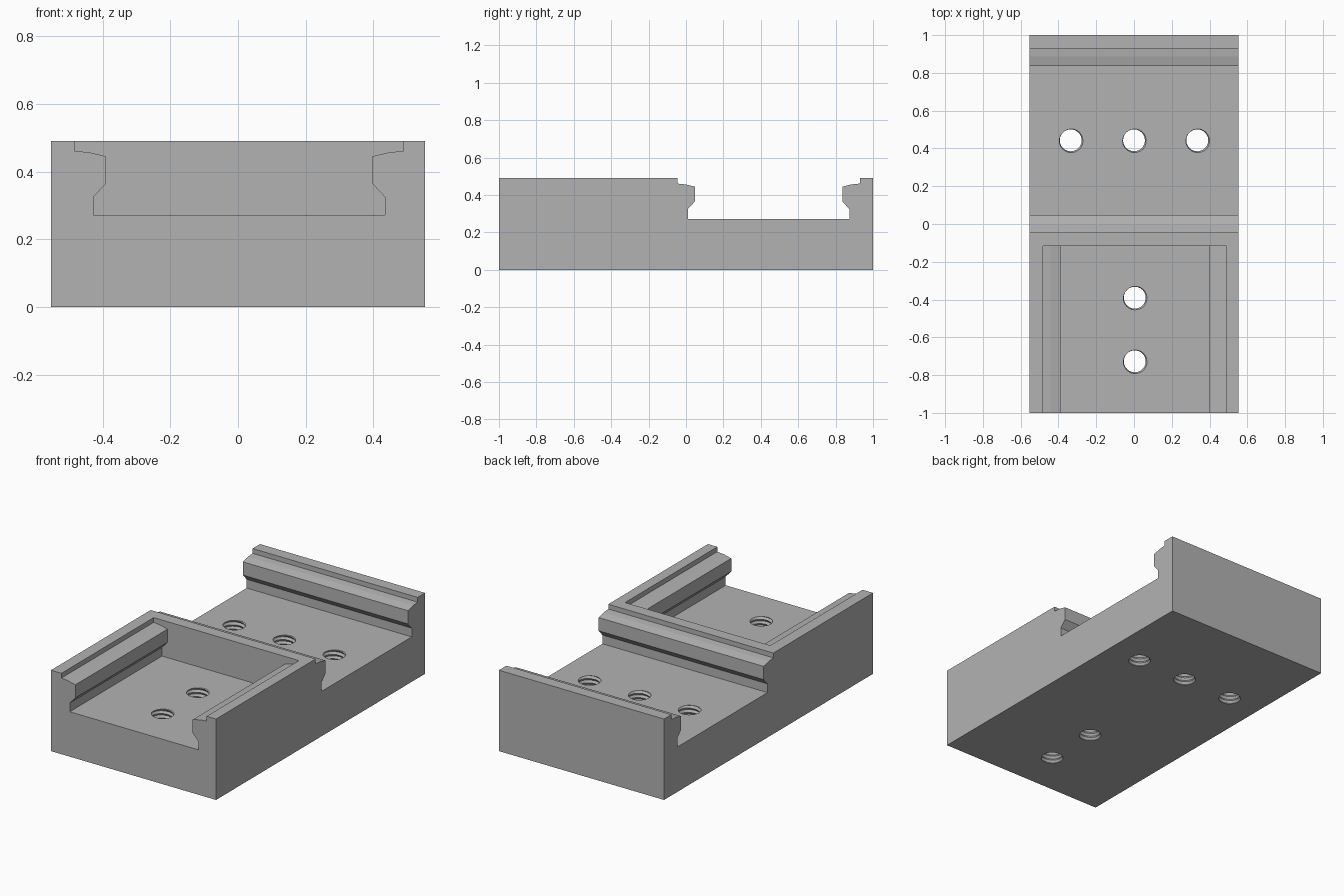
import bpy
import bmesh
import math

cube = bpy.data.objects.get("Cube")
if cube:
    bpy.data.objects.remove(cube, do_unlink=True)

W, H, FLOOR = 0.553, 0.49, 0.272  # half width, block height, channel floor

grey = bpy.data.materials.new("machined_grey")
grey.use_nodes = True
COLOUR = (0.45, 0.45, 0.45, 1)
grey.diffuse_color = COLOUR
grey.node_tree.nodes["Principled BSDF"].inputs["Base Color"].default_value = COLOUR


def make_object(name, bm):
    bmesh.ops.recalc_face_normals(bm, faces=bm.faces[:])
    mesh = bpy.data.meshes.new(name)
    bm.to_mesh(mesh)
    bm.free()
    mesh.materials.append(grey)
    obj = bpy.data.objects.new(name, mesh)
    bpy.context.collection.objects.link(obj)
    return obj


def extrude_profile(name, points, place, start, end):
    """Extrude a 2D outline between two depths; place maps (u, z, depth) to xyz."""
    bm = bmesh.new()
    face = bm.faces.new([bm.verts.new(place(u, z, start)) for u, z in points])
    out = bmesh.ops.extrude_face_region(bm, geom=[face])
    shift = [b - a for a, b in zip(place(0, 0, start), place(0, 0, end))]
    moved = [g for g in out["geom"] if isinstance(g, bmesh.types.BMVert)]
    bmesh.ops.translate(bm, verts=moved, vec=shift)
    return make_object(name, bm)


def rail(edge, side):
    """Undercut channel wall from the top step down to the floor."""
    steps = [(0, H), (0, 0.461), (0.042, 0.457), (0.093, 0.445),
             (0.093, 0.365), (0.056, 0.325), (0.056, FLOOR)]
    return [(edge + side * d, z) for d, z in steps]


def thread_cutter(name, x, y, minor=0.058, major=0.067, pitch=0.026, segs=24):
    """Solid helical screw body that cuts a threaded through hole."""
    bm = bmesh.new()
    rows = 2 * math.ceil((FLOOR + 0.1) / pitch) + 1
    cols = []
    for i in range(segs):
        a = math.tau * i / segs
        col = []
        for j in range(rows + (2 if i == 0 else 0)):
            r = major if j % 2 else minor
            z = -0.05 + (j / 2 + i / segs) * pitch
            col.append(bm.verts.new((x + r * math.cos(a), y + r * math.sin(a), z)))
        cols.append(col)
    for i in range(segs):
        last = i == segs - 1
        right, skip = (cols[0], 2) if last else (cols[i + 1], 0)
        for j in range(rows - 1):
            bm.faces.new((cols[i][j], right[j + skip], right[j + 1 + skip], cols[i][j + 1]))
    # Join the loose ends of the spiral, then close both ends around a centre point
    for e in [e for e in bm.edges if e.is_boundary]:
        e.tag = True
    for z in (-0.08, FLOOR + 0.2):
        centre = bm.verts.new((x, y, z))
        for e in [e for e in bm.edges if e.tag]:
            if (e.verts[0].co.z < FLOOR / 2) == (z < 0):
                bm.faces.new((*e.verts, centre))
    for v in [v for v in bm.verts if not v.link_faces]:
        bm.verts.remove(v)
    return make_object(name, bm)


# Block: side outline with the rear cross channel
outline = [(-1, 0), (1, 0), (1, H)] + rail(0.929, -1) + rail(-0.046, 1)[::-1] + [(-1, H)]
block = extrude_profile("base_block", outline, lambda u, z, d: (d, u, z), -W, W)

# Front channel, open at the front and stopped by the middle wall
slot = rail(-0.483, 1) + rail(0.49, -1)[::-1]
slot = [(u, z + 0.1 if z == H else z) for u, z in slot]
cutters = [extrude_profile("front_channel_cutter", slot, lambda u, z, d: (u, d, z), -1.1, -0.117)]

# Threaded holes
holes = [(-0.335, 0.443), (0, 0.443), (0.335, 0.443), (0.004, -0.39), (0.004, -0.727)]
for n, (x, y) in enumerate(holes):
    cutters.append(thread_cutter(f"threaded_hole_cutter_{n + 1}", x, y))

bpy.context.view_layer.objects.active = block
for cutter in cutters:
    mod = block.modifiers.new(cutter.name, "BOOLEAN")
    mod.operation = "DIFFERENCE"
    mod.solver = "EXACT"
    mod.object = cutter
    bpy.ops.object.modifier_apply(modifier=mod.name)
    bpy.data.objects.remove(cutter, do_unlink=True)
